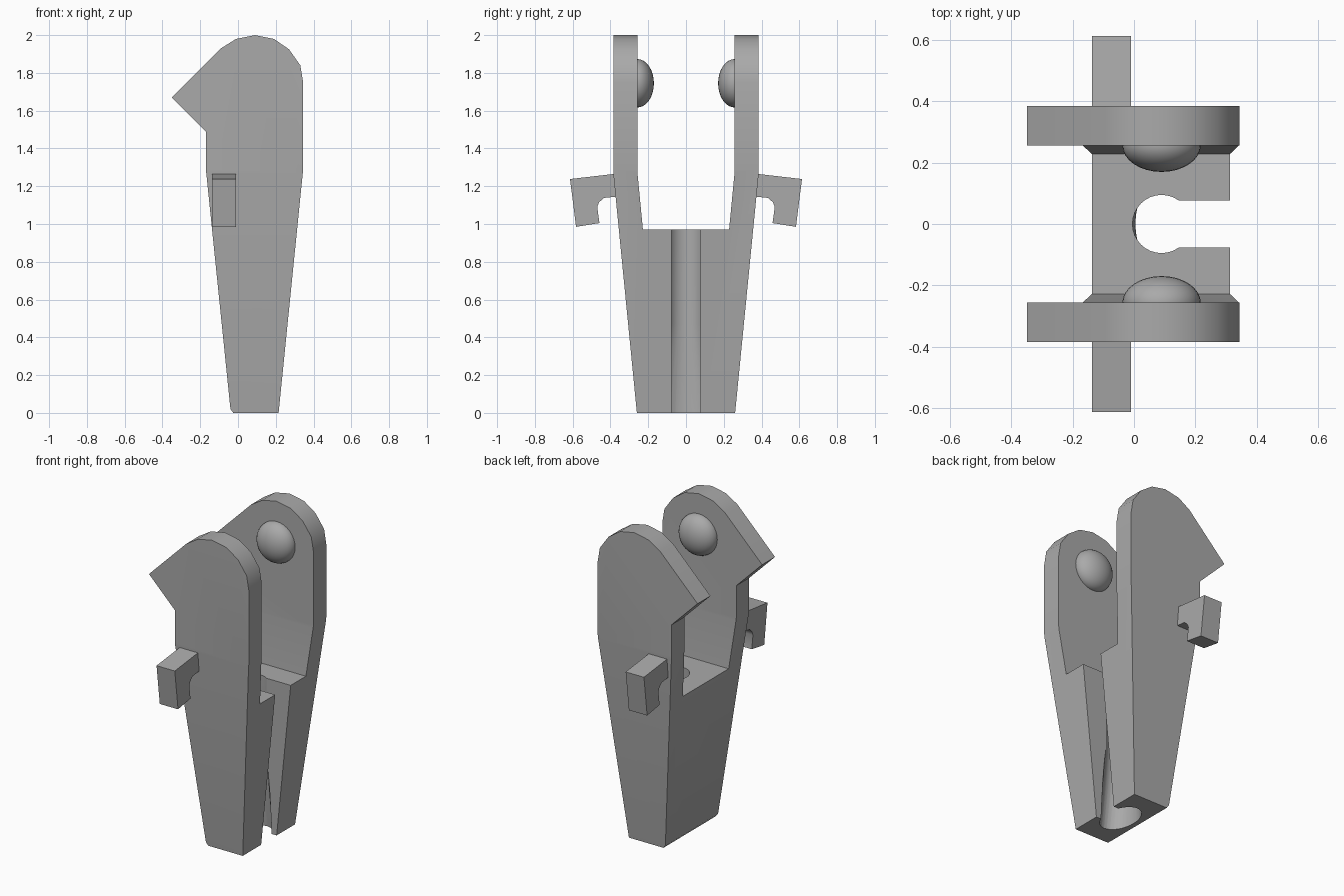
import bpy, bmesh, math
from mathutils import Vector

cube = bpy.data.objects.get("Cube")
if cube:
    bpy.data.objects.remove(cube, do_unlink=True)

GREY = (0.4, 0.4, 0.4, 1)
grey = bpy.data.materials.new("plain_grey")
grey.use_nodes = True
grey.diffuse_color = GREY
grey.node_tree.nodes["Principled BSDF"].inputs["Base Color"].default_value = GREY


def finish(name, bm):
    bmesh.ops.recalc_face_normals(bm, faces=bm.faces)
    mesh = bpy.data.meshes.new(name)
    bm.to_mesh(mesh)
    bm.free()
    mesh.materials.append(grey)
    ob = bpy.data.objects.new(name, mesh)
    bpy.context.collection.objects.link(ob)
    return ob


def loft(name, rings):
    """Join rings of equal length and cap both ends."""
    bm = bmesh.new()
    loops = [[bm.verts.new(p) for p in ring] for ring in rings]
    n = len(loops[0])
    for a, b in zip(loops, loops[1:]):
        for i in range(n):
            j = (i + 1) % n
            bm.faces.new((a[i], a[j], b[j], b[i]))
    bm.faces.new(loops[0])
    bm.faces.new(loops[-1])
    return finish(name, bm)


def prism_y(name, outline, y0, y1):
    return loft(name, [[(x, y, z) for x, z in outline] for y in (y0, y1)])


def prism_x(name, outline, x0, x1):
    return loft(name, [[(x, y, z) for y, z in outline] for x in (x0, x1)])


def ellipse(cx, rx, ry, z, n=32):
    return [(cx + rx * math.cos(t), ry * math.sin(t), z)
            for t in (2 * math.pi * i / n for i in range(n))]


def select_only(ob):
    bpy.ops.object.select_all(action='DESELECT')
    ob.select_set(True)
    bpy.context.view_layer.objects.active = ob


def cut(ob, tool, operation='DIFFERENCE'):
    mod = ob.modifiers.new("cut", 'BOOLEAN')
    mod.operation, mod.solver, mod.object = operation, 'EXACT', tool
    select_only(ob)
    bpy.ops.object.modifier_apply(modifier=mod.name)
    bpy.data.objects.remove(tool, do_unlink=True)


def smooth(ob):
    select_only(ob)
    bpy.ops.object.shade_smooth_by_angle(angle=math.radians(32))


# Body: beaked front outline crossed with the forked side outline
front_outline = [(-0.025, 0), (0.215, 0), (0.345, 1.29), (0.345, 1.75),
                 (0.33, 1.84), (0.27, 1.925), (0.19, 1.98), (0.09, 2),
                 (-0.01, 1.98), (-0.09, 1.93), (-0.35, 1.67),
                 (-0.17, 1.49), (-0.17, 1.29), (-0.04, 0.02)]
half = [(0.26, -0.001), (0.385, 1.27), (0.385, 2.01),
        (0.257, 2.01), (0.257, 1.27), (0.228, 0.97)]
side_outline = half + [(-y, z) for y, z in reversed(half)]
body = prism_y("forked_body", front_outline, -0.5, 0.5)
cut(body, prism_x("side_tool", side_outline, -0.6, 0.6), 'INTERSECT')

# Bore that flares toward the base, with a channel open to one side
cut(body, loft("bore_tool", [ellipse(0.1, 0.095, 0.15, -0.02),
                             ellipse(0.09, 0.095, 0.095, 0.47),
                             ellipse(0.09, 0.095, 0.095, 1.1)]))
channel = [(-0.077, -0.1), (0.077, -0.1), (0.077, 1.1), (-0.077, 1.1)]
cut(body, prism_x("channel_tool", channel, 0.09, 0.5))
smooth(body)

# Matching pivot domes and outer hooks on each arm
hook_outline = [(0.34, 1.27), (0.38, 1.265), (0.614, 1.238), (0.582, 0.985),
                (0.458, 1.005), (0.47, 1.09), (0.46, 1.115), (0.435, 1.138),
                (0.34, 1.148)]
for side, label in ((-1, "front"), (1, "back")):
    bm = bmesh.new()
    bmesh.ops.create_uvsphere(bm, u_segments=32, v_segments=16, radius=1)
    bmesh.ops.bisect_plane(bm, geom=bm.verts[:] + bm.edges[:] + bm.faces[:],
                           plane_co=(0, side * 0.1, 0), plane_no=(0, side, 0),
                           clear_outer=True)
    bmesh.ops.scale(bm, vec=(0.128, 0.087, 0.128), verts=bm.verts)
    bmesh.ops.translate(bm, vec=Vector((0.09, side * 0.257, 1.745)), verts=bm.verts)
    smooth(finish(label + "_pivot_dome", bm))
    smooth(prism_x(label + "_hook", [(side * y, z) for y, z in hook_outline],
                   -0.137, -0.01))
